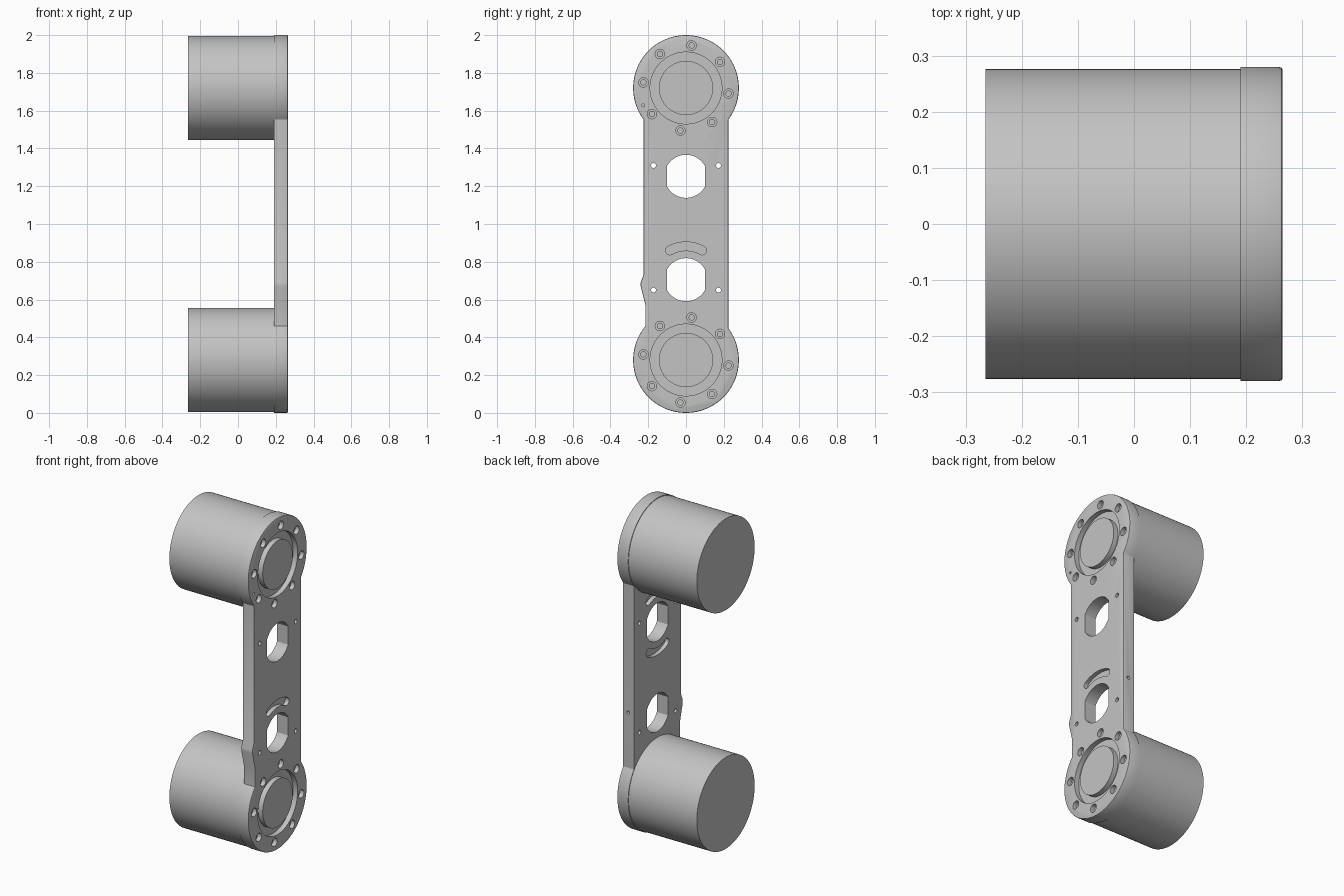
import bpy, bmesh
from math import sin, cos, acos, radians, degrees, pi
from mathutils import Matrix

if "Cube" in bpy.data.objects:
    bpy.data.objects.remove(bpy.data.objects["Cube"])

BACK, FACE, END = 0.19, 0.265, -0.265      # plate back, plate face, housing end (x)
JOINTS = {"lower": 0.28, "upper": 1.72}    # joint heights
RIM = 0.28

grey = bpy.data.materials.new("machined_grey")
grey.use_nodes = True
grey.diffuse_color = (0.55, 0.55, 0.55, 1)
grey.node_tree.nodes["Principled BSDF"].inputs["Base Color"].default_value = (0.55, 0.55, 0.55, 1)


def arc(cy, cz, r, a0, a1, n):
    """Points on an arc in the y-z plane, angles in degrees."""
    steps = [radians(a0 + (a1 - a0) * i / n) for i in range(n + 1)]
    return [(cy + r * cos(a), cz + r * sin(a)) for a in steps]


def prism(bm, points, x0, x1):
    """Extrude a y-z outline from x0 to x1; return the far face."""
    face = bm.faces.new([bm.verts.new((x0, y, z)) for y, z in points])
    out = bmesh.ops.extrude_face_region(bm, geom=[face], use_keep_orig=True)["geom"]
    verts = [e for e in out if isinstance(e, bmesh.types.BMVert)]
    bmesh.ops.translate(bm, verts=verts, vec=(x1 - x0, 0, 0))
    return next(e for e in out if isinstance(e, bmesh.types.BMFace))


def lathe(bm, profile, y, z, n, ring=False):
    """Revolve (x, radius) pairs about an x-axis line; ring closes the section."""
    rows = [[bm.verts.new((x, y + r * cos(2 * pi * i / n), z + r * sin(2 * pi * i / n)))
             for i in range(n)] for x, r in profile]
    pairs = list(zip(rows, rows[1:]))
    if ring:
        pairs.append((rows[-1], rows[0]))
    else:
        bm.faces.new(rows[0])
        bm.faces.new(rows[-1])
    for a, b in pairs:
        for i in range(n):
            j = (i + 1) % n
            bm.faces.new((a[i], a[j], b[j], b[i]))


def finish(bm, name):
    bmesh.ops.recalc_face_normals(bm, faces=bm.faces[:])
    mesh = bpy.data.meshes.new(name)
    bm.to_mesh(mesh)
    bm.free()
    mesh.materials.append(grey)
    obj = bpy.data.objects.new(name, mesh)
    bpy.context.collection.objects.link(obj)
    return obj


def select(obj):
    bpy.ops.object.select_all(action="DESELECT")
    obj.select_set(True)
    bpy.context.view_layer.objects.active = obj


# Link plate: two round ends, straight sides and a small bump on one edge
right = degrees(acos(0.225 / RIM))
left = degrees(acos(0.215 / RIM))
outline = arc(0, JOINTS["lower"], RIM, 180 - left, 360 + right, 80)
outline += arc(0, JOINTS["upper"], RIM, -right, 180 + right, 80)
outline += [(-0.225, 0.73), (-0.24, 0.69), (-0.24, 0.67), (-0.215, 0.57)]
bm = bmesh.new()
front = prism(bm, outline, BACK, FACE)
bmesh.ops.recalc_face_normals(bm, faces=bm.faces[:])
bmesh.ops.bevel(bm, geom=list(front.edges), offset=0.006, segments=2,
                profile=0.5, affect="EDGES")
plate = finish(bm, "link_plate")

# Cutter holding every opening in the plate
bm = bmesh.new()
for z in JOINTS.values():
    # Ring groove around each joint cap
    lathe(bm, [(0.28, 0.19), (0.235, 0.19), (0.235, 0.143), (0.28, 0.143)], 0, z, 80, ring=True)
    # Counterbored bolt holes
    for y, bz in arc(0, z, 0.227, 37.5, 352.5, 7):
        lathe(bm, [(0.28, 0.025), (0.24, 0.025), (0.24, 0.014), (0.21, 0.014)], y, bz, 20)

# Flat-sided cable openings
HOLES = {"lower": 0.705, "upper": 1.2525}
for z in HOLES.values():
    flat = degrees(acos(0.1 / 0.114))
    prism(bm, arc(0, z, 0.114, flat, 180 - flat, 24)
          + arc(0, z, 0.114, 180 + flat, 360 - flat, 24), 0.1, 0.3)


def curved_pocket(z, mid, x0, x1):
    """Arc slot with round ends, following the rim of a cable opening."""
    r, w, half = 0.177, 0.023, 29
    ends = arc(0, z, r, mid - half, mid + half, 1)
    shape = arc(0, z, r + w, mid - half, mid + half, 20)
    shape += arc(*ends[1], w, mid + half, mid + half + 180, 10)[1:-1]
    shape += arc(0, z, r - w, mid + half, mid - half, 20)
    shape += arc(*ends[0], w, mid - half + 180, mid - half + 360, 10)[1:-1]
    prism(bm, shape, x0, x1)


curved_pocket(HOLES["lower"], 90, 0.24, 0.3)
curved_pocket(HOLES["upper"], 90, 0.1, 0.215)
curved_pocket(HOLES["upper"], 270, 0.1, 0.215)

# Small through holes, one blind pin hole and one hole in the side edge
for y in (-0.172, 0.172):
    for z in (0.65, 1.31):
        lathe(bm, [(0.1, 0.013), (0.3, 0.013)], y, z, 20)
lathe(bm, [(0.24, 0.008), (0.3, 0.008)], -0.227, 1.628, 16)
bmesh.ops.create_cone(bm, cap_ends=True, segments=16, radius1=0.01, radius2=0.01, depth=0.06,
                      matrix=Matrix.Translation((0.228, 0.225, 0.78)) @ Matrix.Rotation(pi / 2, 4, "X"))
cutter = finish(bm, "plate_cutter")
cutter.hide_render = True

cut = plate.modifiers.new("openings", "BOOLEAN")
cut.operation = "DIFFERENCE"
cut.solver = "EXACT"
cut.object = cutter
select(plate)
bpy.ops.object.modifier_apply(modifier=cut.name)
bpy.data.objects.remove(cutter)
bpy.ops.object.shade_smooth_by_angle(angle=radians(30))

# Cylindrical housings behind each joint
for label, z in JOINTS.items():
    bm = bmesh.new()
    lathe(bm, [(END, 0.276), (0.195, 0.276)], 0, z, 96)
    select(finish(bm, label + "_joint_housing"))
    bpy.ops.object.shade_smooth_by_angle(angle=radians(30))
